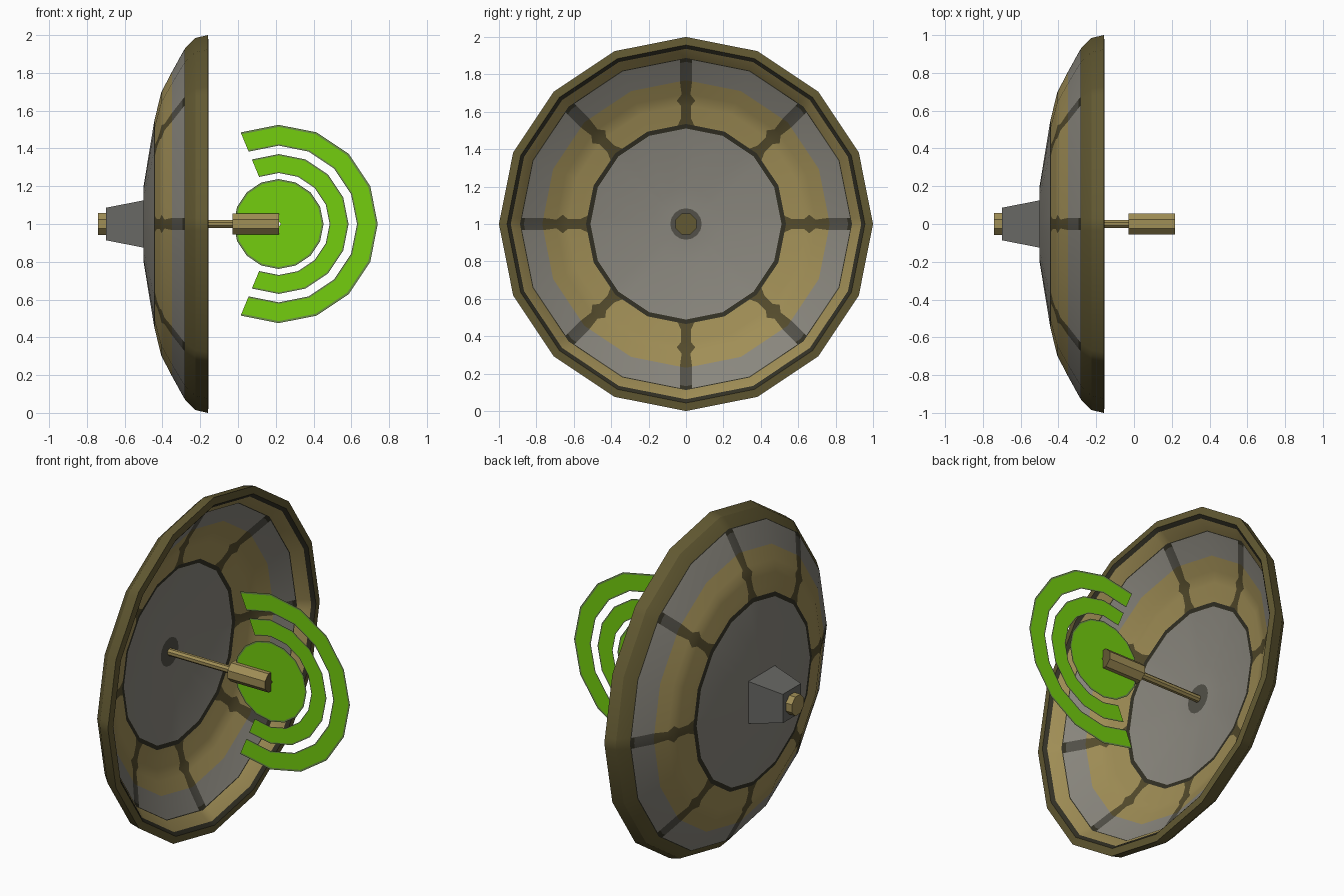
import bpy, bmesh, math

if "Cube" in bpy.data.objects:
    bpy.data.objects.remove(bpy.data.objects["Cube"])

N = 16                      # sides of the dish
CZ = 1.0                    # height of the dish axis


def lin(c):
    c /= 255
    return c / 12.92 if c <= 0.04045 else ((c + 0.055) / 1.055) ** 2.4


COLOURS = {
    "tan": (160, 142, 86), "olive": (98, 89, 50), "pale_grey": (137, 134, 125),
    "box_grey": (103, 103, 99), "dark_grey": (82, 80, 72), "spoke_brown": (84, 75, 44),
    "near_black": (50, 48, 36), "signal_green": (115, 205, 14), "edge_green": (108, 142, 72),
}
NAMES = list(COLOURS)
MATS = []
for n, c in COLOURS.items():
    m = bpy.data.materials.new(n)
    m.diffuse_color = (*[lin(v) for v in c], 1)
    m.use_nodes = True
    m.node_tree.nodes["Principled BSDF"].inputs["Base Color"].default_value = m.diffuse_color
    MATS.append(m)


def finish(name, bm, smooth=None, recalc=True):
    bmesh.ops.remove_doubles(bm, verts=bm.verts, dist=1e-5)
    if recalc:
        bmesh.ops.recalc_face_normals(bm, faces=bm.faces)
    me = bpy.data.meshes.new(name)
    bm.to_mesh(me)
    bm.free()
    for m in MATS:
        me.materials.append(m)
    ob = bpy.data.objects.new(name, me)
    bpy.context.collection.objects.link(ob)
    if smooth:
        bpy.ops.object.select_all(action='DESELECT')
        ob.select_set(True)
        bpy.context.view_layer.objects.active = ob
        bpy.ops.object.shade_smooth_by_angle(angle=math.radians(smooth))
    return ob


def corner(x, r, k):
    a = 2 * math.pi * k / N
    return (x, r * math.sin(a), CZ + r * math.cos(a))


def ring(bm, x, r, w):
    """16-gon loop with a strip of half width w beside every second corner."""
    side = 2 * r * math.sin(math.pi / N)
    f = min(w / side, 0.5)
    pts = []
    for k in range(N):
        p, q = corner(x, r, k), corner(x, r, k + 1)
        t = f if k % 2 == 0 else 1 - f
        pts.append(p)
        pts.append(tuple(a + (b - a) * t for a, b in zip(p, q)))
    return [bm.verts.new(p) for p in pts]


# Dish bands: x, radius, spoke half width, panel colour, spoke colour (of the band outward)
BANDS = [
    (-0.50, 0.03, 0.005, "dark_grey", "dark_grey"),
    (-0.50, 0.088, 0.01, "pale_grey", "pale_grey"),
    (-0.50, 0.20, 0.02, "pale_grey", "pale_grey"),
    (-0.445, 0.535, 0.045, "near_black", "near_black"),
    (-0.44, 0.56, 0.045, "tan", "spoke_brown"),
    (-0.43, 0.60, 0.026, "tan", "spoke_brown"),
    (-0.414, 0.665, 0.026, "tan", "spoke_brown"),
    (-0.405, 0.70, 0.05, "tan", "spoke_brown"),
    (-0.389, 0.73, 0.024, "tan", "spoke_brown"),
    (-0.350, 0.805, 0.033, "pale_grey", "dark_grey"),
    (-0.293, 0.908, 0.033, "pale_grey", "near_black"),
    (-0.283, 0.925, 0.033, "near_black", "near_black"),
    (-0.28, 0.93, 0.033, None, None),
]


def loft(bm, rows):
    loops = [ring(bm, x, r, w) for x, r, w, _, _ in rows]
    for lo, hi, row in zip(loops, loops[1:], rows):
        for i in range(2 * N):
            j = (i + 1) % (2 * N)
            f = bm.faces.new((lo[i], lo[j], hi[j], hi[i]))
            f.material_index = NAMES.index(row[4] if i % 4 in (0, 3) else row[3])
    return loops


# Dish: back skin, rim, then front skin as one closed shell
rim = [(-0.28, 0.93, 0.033, "olive", "olive"), (-0.225, 0.985, 0.033, "olive", "olive"),
       (-0.16, 1.0, 0.033, "olive", "olive"), (-0.155, 0.957, 0.033, "near_black", "near_black"),
       (-0.172, 0.937, 0.033, "tan", "tan"), (-0.232, 0.888, 0.033, None, None)]
front = [(x + 0.048, r * 0.955, w, p, s) for x, r, w, p, s in BANDS]
bm = bmesh.new()
for rows in (BANDS, rim, front):
    loops = loft(bm, rows)
    if rows is not rim:
        bm.faces.new(loops[0]).material_index = NAMES.index("dark_grey")
finish("dish", bm, 30)


def prism(name, x0, r0, x1, r1, sides, colour, cap):
    """Tapered prism along x with flat top; r is the half height."""
    bm = bmesh.new()
    k = 1 / math.cos(math.pi / sides)
    loops = []
    for x, r in ((x0, r0), (x1, r1)):
        loops.append([bm.verts.new((x, r * k * math.sin(2 * math.pi * (i + 0.5) / sides),
                                    CZ + r * k * math.cos(2 * math.pi * (i + 0.5) / sides)))
                      for i in range(sides)])
    a, b = loops
    for i in range(sides):
        j = (i + 1) % sides
        bm.faces.new((a[i], a[j], b[j], b[i])).material_index = NAMES.index(colour)
    for lp in loops:
        bm.faces.new(lp).material_index = NAMES.index(cap)
    finish(name, bm)


# Feed rod and horn in front, housing and knob behind
prism("feed_rod", -0.46, 0.02, -0.03, 0.02, 8, "tan", "tan")
prism("feed_horn", -0.03, 0.056, 0.218, 0.056, 8, "tan", "olive")
prism("rear_housing", -0.49, 0.127, -0.70, 0.086, 4, "box_grey", "box_grey")
prism("rear_knob", -0.69, 0.057, -0.74, 0.057, 8, "tan", "tan")


def wave(name, radii, span):
    """Flat upright signal shape facing the front; narrow bands get the edge colour."""
    bm = bmesh.new()
    pts = []
    for r in radii:
        pts.append([bm.verts.new((0.215 + r * math.cos(k * math.pi / 8), 0,
                                  CZ + r * math.sin(k * math.pi / 8)))
                    for k in range(-span, span + 1)])
    for lo, hi, r0, r1 in zip(pts, pts[1:], radii, radii[1:]):
        for i in range(2 * span):
            f = bm.faces.new((lo[i], hi[i], hi[i + 1], lo[i + 1]))
            f.material_index = NAMES.index("edge_green" if r1 - r0 < 0.02 else "signal_green")
    bmesh.ops.reverse_faces(bm, faces=[f for f in bm.faces if f.normal.y > 0])
    bm.normal_update()
    bmesh.ops.reverse_faces(bm, faces=[f for f in bm.faces if f.normal.y > 0])
    finish(name, bm, recalc=False)


wave("signal_disc", (0.01, 0.228, 0.238), 8)
wave("signal_inner_arc", (0.27, 0.276, 0.362, 0.37), 5)
wave("signal_outer_arc", (0.415, 0.423, 0.514, 0.525), 5)
